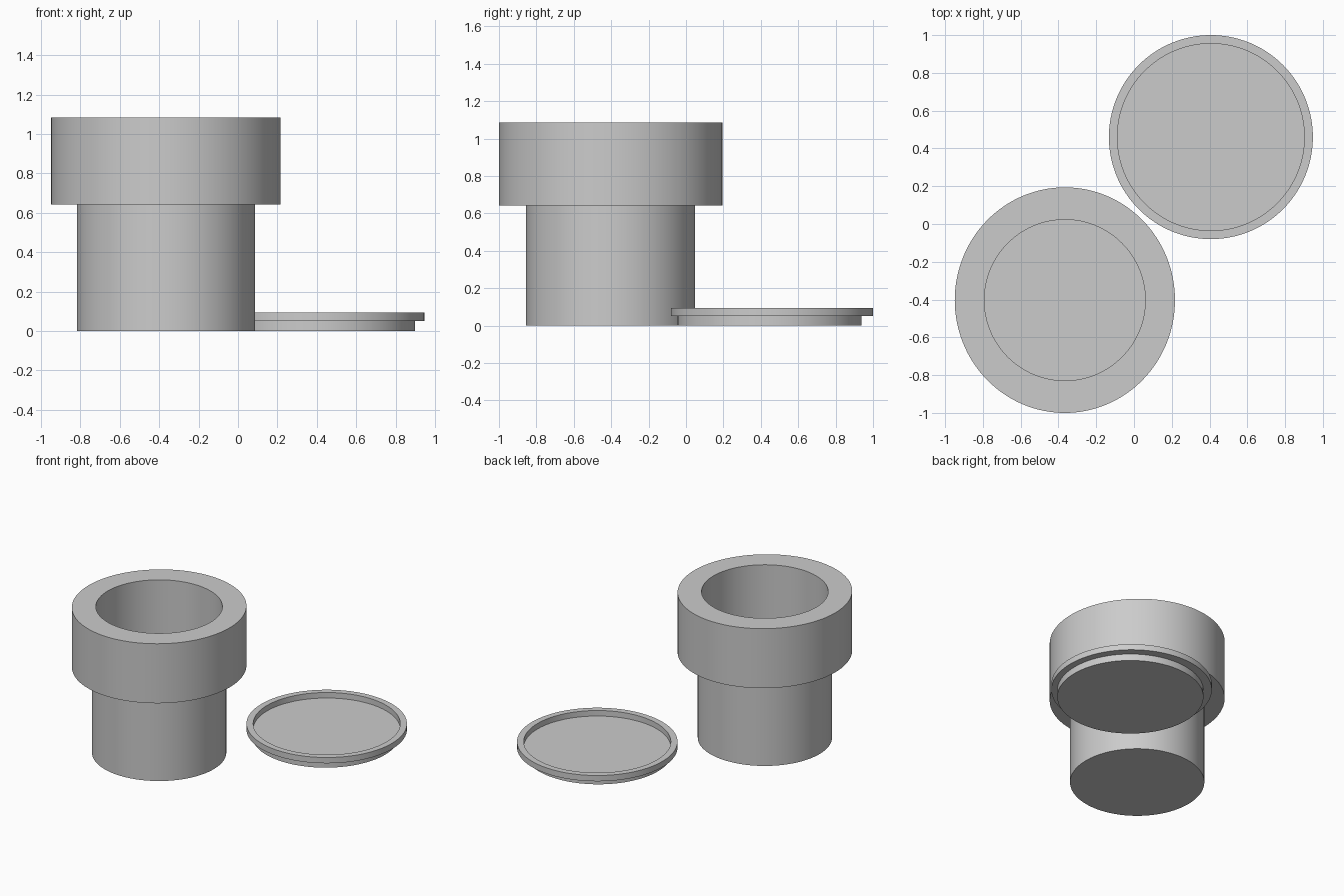
import bpy, bmesh
from math import cos, sin, tau

default = bpy.data.objects.get("Cube")
if default:
    bpy.data.objects.remove(default, do_unlink=True)

SEGMENTS = 128

# Single plain grey material
grey = bpy.data.materials.new("plain grey")
grey.use_nodes = True
colour = (0.6, 0.6, 0.6, 1)
grey.diffuse_color = colour
grey.node_tree.nodes["Principled BSDF"].inputs["Base Color"].default_value = colour


def turned(name, centre, rings):
    """Closed shell through rings (x radius, y radius, y shift, z), capped at both ends."""
    bm = bmesh.new()
    angles = [tau * i / SEGMENTS for i in range(SEGMENTS)]
    loops = [[bm.verts.new((rx * cos(a), ry * sin(a) + shift, z)) for a in angles]
             for rx, ry, shift, z in rings]
    for low, high in zip(loops, loops[1:]):
        for i in range(SEGMENTS):
            j = (i + 1) % SEGMENTS
            bm.faces.new((low[i], low[j], high[j], high[i]))
    bm.faces.new(loops[0][::-1])
    bm.faces.new(loops[-1])
    bmesh.ops.recalc_face_normals(bm, faces=bm.faces)
    mesh = bpy.data.meshes.new(name)
    bm.to_mesh(mesh)
    bm.free()
    mesh.materials.append(grey)
    obj = bpy.data.objects.new(name, mesh)
    obj.location = (*centre, 0)
    bpy.context.collection.objects.link(obj)
    bpy.ops.object.select_all(action='DESELECT')
    obj.select_set(True)
    bpy.context.view_layer.objects.active = obj
    bpy.ops.object.shade_smooth_by_angle(angle=0.6)
    return obj


def circle(radius, z, shift=0):
    return (radius, radius, shift, z)


# Hollow cup: straight body, wide slightly oval collar, round bore
body, bore = 0.452, 0.426
collar_bottom, collar_top = 0.643, 1.085
turned("cup_with_collar", (-0.366, -0.403), [
    circle(body, 0),
    circle(body, collar_bottom),
    (0.583, 0.597, 0, collar_bottom),
    (0.583, 0.597, 0, collar_top),
    circle(bore, collar_top),
    circle(bore, 0.03),
])

# Shallow lid: plug below, raised rim around a recessed floor
plug_shift = -0.013
turned("lid", (0.407, 0.46), [
    circle(0.492, 0, plug_shift),
    circle(0.492, 0.05, plug_shift),
    circle(0.54, 0.05),
    circle(0.54, 0.093),
    circle(0.495, 0.093),
    circle(0.495, 0.052),
])
